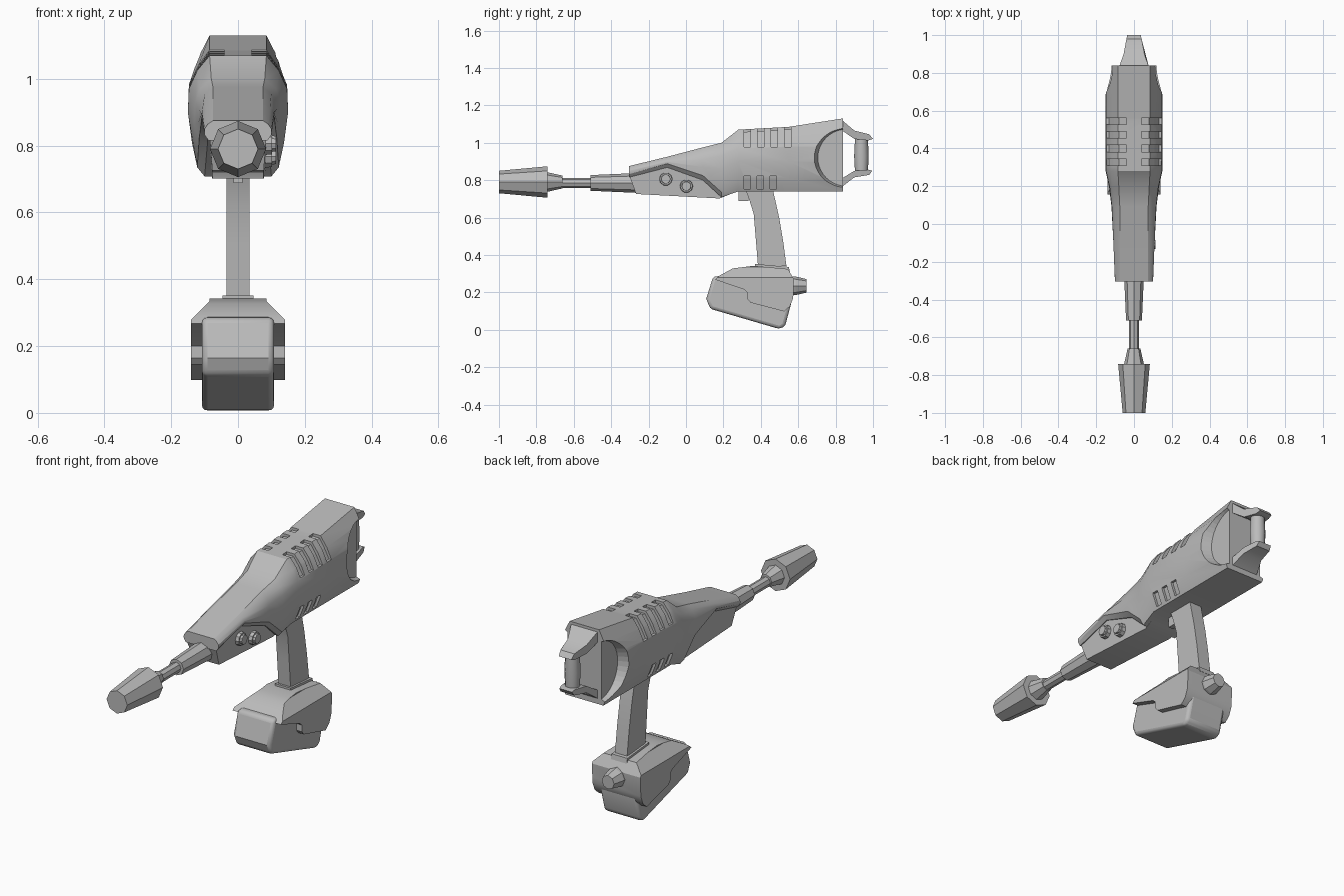
import bpy, bmesh, math
from mathutils import Matrix

if "Cube" in bpy.data.objects:
    bpy.data.objects.remove(bpy.data.objects["Cube"])

mat = bpy.data.materials.new("grey_metal")
mat.diffuse_color = (0.5, 0.5, 0.5, 1)
mat.use_nodes = True
mat.node_tree.nodes["Principled BSDF"].inputs["Base Color"].default_value = mat.diffuse_color


def finish(name, bm, smooth=30):
    bmesh.ops.recalc_face_normals(bm, faces=bm.faces)
    me = bpy.data.meshes.new(name)
    bm.to_mesh(me)
    bm.free()
    me.materials.append(mat)
    ob = bpy.data.objects.new(name, me)
    bpy.context.collection.objects.link(ob)
    if smooth:
        bpy.ops.object.select_all(action='DESELECT')
        ob.select_set(True)
        bpy.context.view_layer.objects.active = ob
        bpy.ops.object.shade_smooth_by_angle(angle=math.radians(smooth))
    return ob


def loft(name, rings, smooth=30):
    """Skin closed rings of equal length and cap both ends."""
    bm = bmesh.new()
    rows = [[bm.verts.new(p) for p in r] for r in rings]
    n = len(rows[0])
    for a, b in zip(rows, rows[1:]):
        for i in range(n):
            bm.faces.new((a[i], a[(i + 1) % n], b[(i + 1) % n], b[i]))
    bm.faces.new(rows[0][::-1])
    bm.faces.new(rows[-1])
    return finish(name, bm, smooth)


def plate(name, pts, width, smooth=30):
    """Side outline of (y, z) or (y, z, half_width), spanning both sides of x = 0."""
    return loft(name, [[(s * (p[2] if len(p) > 2 else width), p[0], p[1]) for p in pts]
                       for s in (-1, 1)], smooth)


def turned(name, prof, z, sides=8, smooth=0):
    """Profile of (y, radius) turned about a line along y."""
    return loft(name, [[(r * math.sin(2 * math.pi * i / sides), y,
                         z + r * math.cos(2 * math.pi * i / sides)) for i in range(sides)]
                       for y, r in prof], smooth)


def boolean(ob, cutter, op='DIFFERENCE'):
    m = ob.modifiers.new("cut", 'BOOLEAN')
    m.operation, m.object, m.solver = op, cutter, 'EXACT'
    cutter.hide_render = True
    cutter.hide_viewport = True


# Main shell: half sections from top corner to bottom corner
stations = [
    (-.305, [(.075, .875), (.09, .865), (.10, .85), (.101, .84), (.10, .832), (.088, .815)]),
    (-.10, [(.075, .925), (.096, .912), (.108, .90), (.109, .895), (.108, .888), (.09, .868)]),
    (.09, [(.075, .975), (.10, .955), (.117, .91), (.119, .87), (.116, .825), (.092, .80)]),
    (.19, [(.08, 1.0), (.114, .97), (.128, .93), (.131, .86), (.122, .735), (.10, .708)]),
    (.28, [(.085, 1.07), (.122, 1.025), (.147, .97), (.15, .90), (.138, .81), (.11, .74)]),
    (.55, [(.085, 1.085), (.121, 1.035), (.147, .98), (.15, .90), (.138, .81), (.11, .74)]),
    (.84, [(.085, 1.13), (.121, 1.06), (.147, .985), (.15, .90), (.138, .81), (.11, .74)])]


def ring(y, half):
    return [(x, y, z) for x, z in half] + [(-x, y, z) for x, z in reversed(half)]


def half_at(y):
    for (a, pa), (b, pb) in zip(stations, stations[1:]):
        if a <= y <= b:
            t = (y - a) / (b - a)
            return [(p[0] + t * (q[0] - p[0]), p[1] + t * (q[1] - p[1])) for p, q in zip(pa, pb)]


shell = loft("main_shell", [ring(y, h) for y, h in stations])

# Shallow vent slots that follow the shell's section
D = .014


def vent(name, y0, y1, upper, s):
    rings = []
    for y in (y0, y1):
        h = half_at(y)
        if upper:
            inner = [(.04, h[0][1] - D), (h[0][0] - .006, h[0][1] - D),
                     (h[1][0] - D, h[1][1] - .007), (.1475 - D, .978)]
            outer = [(.2, .978), (.2, 1.2), (.04, 1.2)]
        else:
            inner = [(h[4][0] - D + .003, .822), (h[4][0] - D, .81), (.116 - D, .753)]
            outer = [(.2, .753), (.2, .822)]
        rings.append([(s * x, y, z) for x, z in inner + outer])
    boolean(shell, loft(name, rings, 0))


for s in (-1, 1):
    for i in range(4):
        vent("upper_vent_cutter", .31 + .072 * i, .345 + .072 * i, True, s)
    for i in range(3):
        vent("lower_vent_cutter", .31 + .069 * i, .345 + .069 * i, False, s)
    # Round recess at the rear of each side
    rec = [[(s * x, .857 + r * math.cos(2 * math.pi * i / 40), .92 + r * math.sin(2 * math.pi * i / 40))
            for i in range(40)] for x, r in ((.098, .152), (.152, .172), (.2, .19))]
    boolean(shell, loft("rear_recess_cutter", rec, 0))

# Lower fore-end under the shell
plate("lower_fore_end", [(-.305, .83, .085), (-.267, .726, .077), (.18, .702, .077), (.27, .738, .085),
                         (.27, .86, .088), (.1, .88, .088), (-.1, .90, .088), (-.28, .85, .085)], .088)

# Two side knobs on the right
for y, z in ((-.108, .806), (.002, .768)):
    bm = bmesh.new()
    for x, r, d in ((.085, .037, .035), (.102, .027, .024)):
        bmesh.ops.create_cone(bm, cap_ends=True, segments=10, radius1=r, radius2=r * .9, depth=d,
                              matrix=Matrix.Translation((x, y, z)) @ Matrix.Rotation(math.pi / 2, 4, 'Y'))
    finish("side_knob", bm)

# Barrel and muzzle
turned("barrel", [(-.70, .027), (-.51, .027), (-.51, .042), (-.26, .053)], .785)
turned("muzzle", [(-1, .06), (-.74, .084), (-.74, .052), (-.66, .034)], .79)

# Rear bracket: upper and lower lugs with a post between
plate("upper_lug", [(.835, 1.12, .078), (.90, 1.065, .055), (.98, 1.045, .04), (1.0, 1.02, .036),
                    (.975, 1.012, .04), (.90, 1.02, .055), (.835, 1.065, .078)], .05)
plate("lower_lug", [(.835, .765, .078), (.90, .815, .055), (.98, .828, .04), (.995, .85, .036),
                    (.975, .856, .04), (.90, .85, .055), (.835, .81, .078)], .05)
post = [[(r * math.cos(a * math.pi / 6), .938 + r * math.sin(a * math.pi / 6), z) for a in range(12)]
        for z, r in ((.835, .034), (.93, .039), (1.03, .034))]
loft("rear_post", post, 40)

# Grip, trigger stub and collar
plate("grip", [(.315, .76), (.34, .69), (.362, .62), (.372, .50), (.385, .34),
               (.537, .34), (.52, .47), (.498, .60), (.48, .68), (.462, .76)], .035)
plate("trigger_stub", [(.28, .75), (.28, .688), (.335, .688), (.335, .75)], .014)
plate("grip_collar", [(.37, .33), (.37, .352), (.55, .336), (.555, .31)], .046)

# Foot housing with chamfered upper sides
housing = plate("foot_housing", [(.155, .268), (.18, .29), (.25, .328), (.36, .342), (.545, .325), (.577, .27),
                                 (.573, .17), (.555, .125), (.525, .098), (.345, .145), (.328, .165),
                                 (.328, .20), (.31, .216)], .14)
trim = loft("housing_trim_cutter", [[(-.14, y, 0), (.14, y, 0), (.14, y, .28), (.085, y, .335), (.085, y, .4),
                                     (-.085, y, .4), (-.085, y, .335), (-.14, y, .28)] for y in (0, .8)], 0)
boolean(housing, trim, 'INTERSECT')

# Battery block with rounded edges
battery = plate("battery", [(.145, .285), (.108, .165), (.13, .112), (.50, .004), (.53, .02),
                            (.562, .14), (.55, .25), (.25, .29)], .108)
bev = battery.modifiers.new("round", 'BEVEL')
bev.width, bev.segments, bev.limit_method = .028, 3, 'ANGLE'
bev.angle_limit = math.radians(40)

# Rear foot knob
turned("foot_knob", [(.55, .05), (.585, .05), (.645, .036)], .235)
